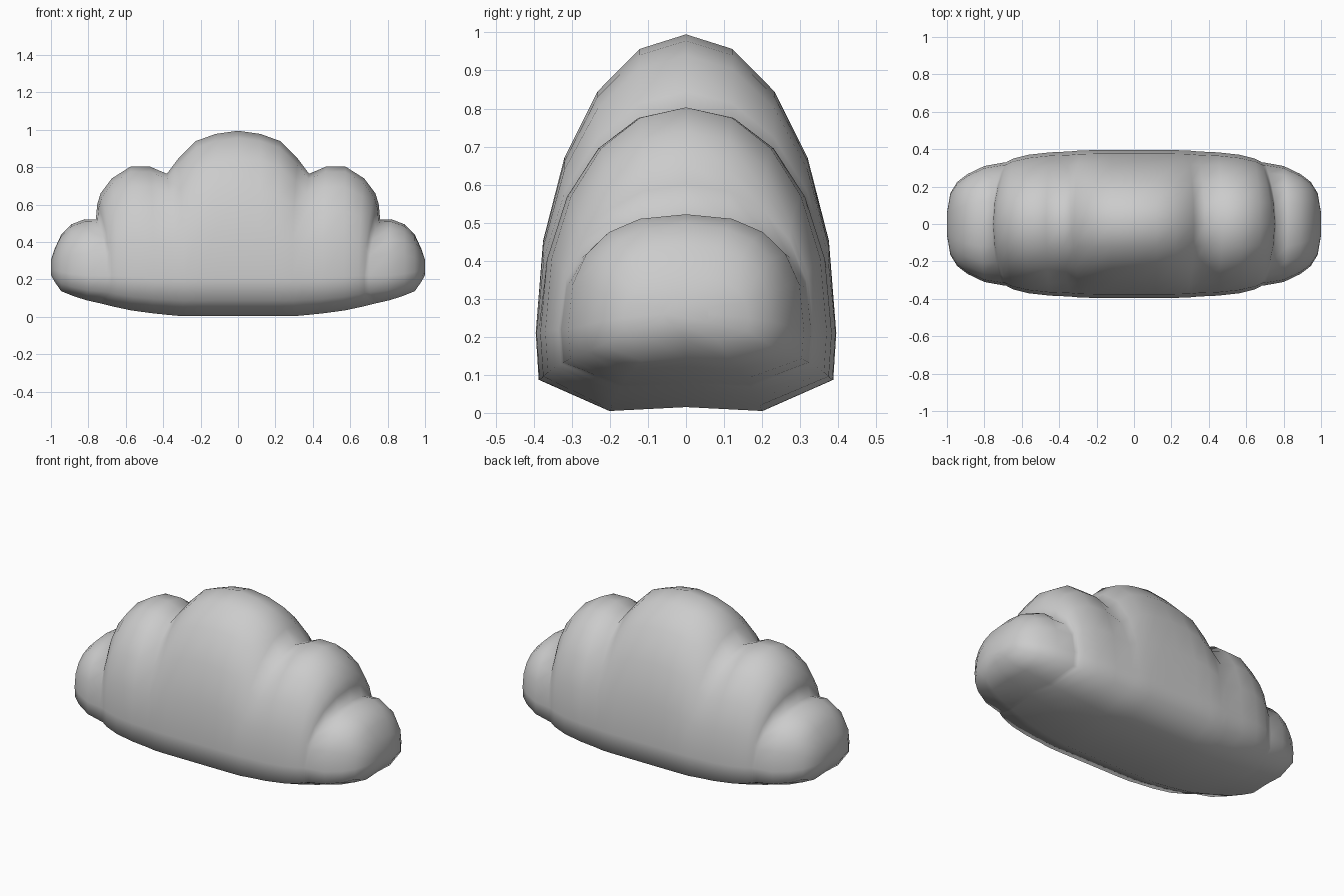
import bpy, bmesh
from math import sin, cos, radians

# Stations along +x: x, top z, bottom z, widest z, half depth, roundness, crease bend
STATIONS = [
    (0.00, 0.995, 0.005, 0.21, 0.395, 2.0, 0.00),
    (0.12, 0.978, 0.005, 0.21, 0.395, 2.0, 0.00),
    (0.225, 0.94, 0.005, 0.21, 0.395, 2.0, 0.01),
    (0.32, 0.845, 0.005, 0.21, 0.393, 2.0, 0.03),
    (0.38, 0.765, 0.01, 0.21, 0.388, 2.0, 0.04),
    (0.47, 0.803, 0.02, 0.21, 0.383, 2.1, 0.02),
    (0.575, 0.803, 0.035, 0.215, 0.37, 2.1, 0.01),
    (0.675, 0.74, 0.055, 0.22, 0.35, 2.1, 0.03),
    (0.735, 0.66, 0.068, 0.22, 0.335, 2.15, 0.06),
    (0.753, 0.60, 0.072, 0.22, 0.33, 2.2, 0.07),
    (0.76, 0.52, 0.074, 0.22, 0.328, 2.3, 0.06),
    (0.82, 0.522, 0.09, 0.22, 0.31, 2.5, 0.02),
    (0.89, 0.495, 0.115, 0.23, 0.267, 2.5, 0.0),
    (0.945, 0.44, 0.137, 0.24, 0.225, 2.4, 0.0),
    (0.982, 0.36, 0.19, 0.25, 0.165, 2.3, 0.0),
    (1.00, 0.305, 0.225, 0.26, 0.06, 2.2, 0.0),
]


def section(side, x, top, bottom, mid, depth, n, bend):
    """Closed y-z ring: rounded dome above, chamfered flat base below."""
    half = [(cos(radians(a)) ** (2 / n), mid + (top - mid) * sin(radians(a)) ** (2 / n))
            for a in (72, 54, 36, 18, 0)]
    half += [(0.98, mid - 0.6 * (mid - bottom)), (0.51, bottom)]
    ring = [(0, top)] + half + [(0, bottom + 0.05 * (mid - bottom))]
    ring += [(-y, z) for y, z in reversed(half)]
    return [(side * (x - bend * y * y), y * depth, z) for y, z in ring]


# Cloud body lofted through mirrored sections
rings = [section(-1, *s) for s in reversed(STATIONS[1:])] + [section(1, *s) for s in STATIONS]
bm = bmesh.new()
loops = [[bm.verts.new(p) for p in r] for r in rings]
for a, b in zip(loops, loops[1:]):
    for i in range(len(a)):
        j = (i + 1) % len(a)
        bm.faces.new((a[i], a[j], b[j], b[i]))
bm.faces.new(loops[0])
bm.faces.new(loops[-1])
bmesh.ops.recalc_face_normals(bm, faces=bm.faces[:])
for f in bm.faces:
    f.smooth = True
mesh = bpy.data.meshes.new("cloud")
bm.to_mesh(mesh)
bm.free()
bpy.context.collection.objects.link(bpy.data.objects.new("cloud", mesh))
